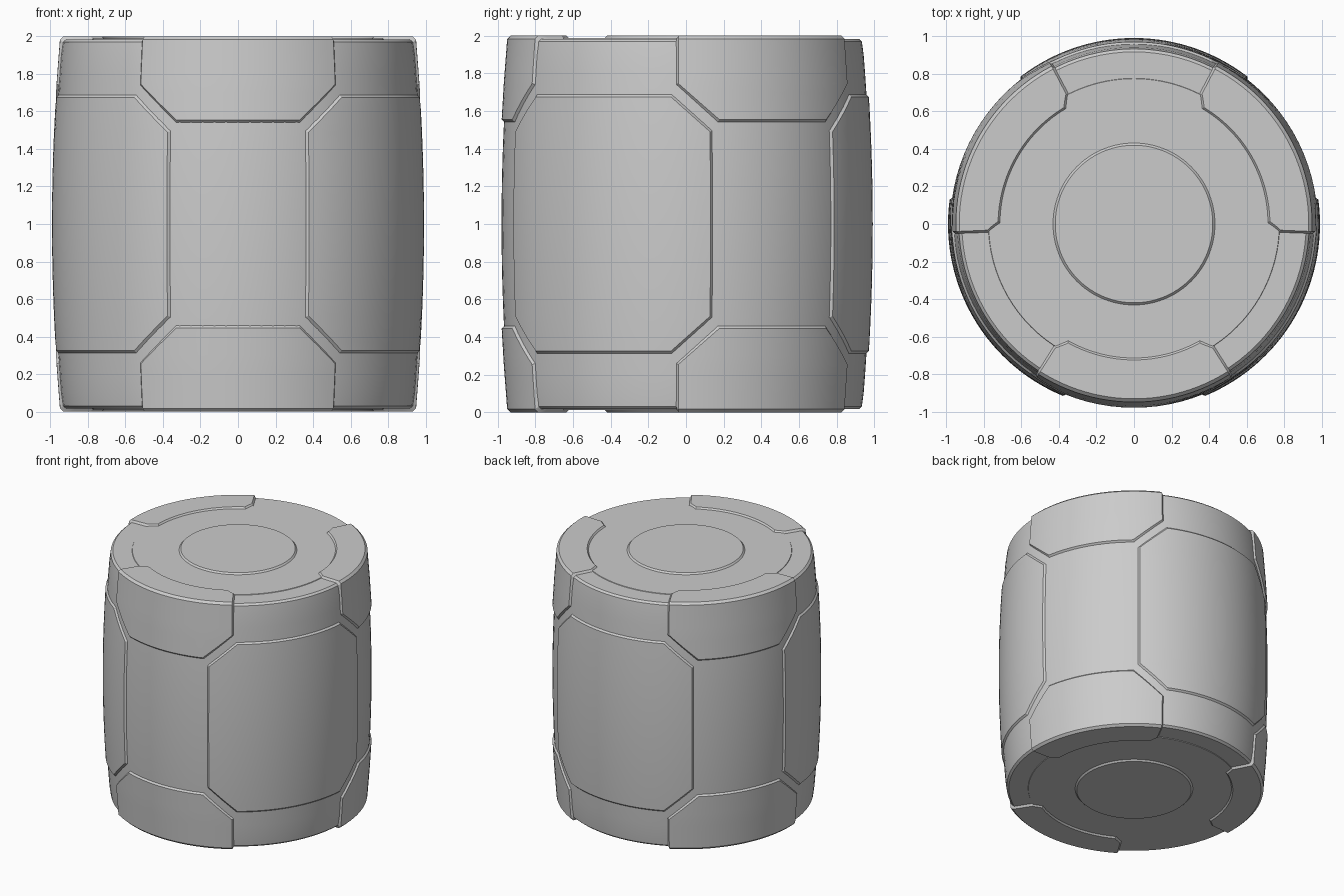
import bpy, bmesh
from math import sin, cos, radians, pi

if "Cube" in bpy.data.objects:
    bpy.data.objects.remove(bpy.data.objects["Cube"])

SEG = 96


def body_r(z):
    # gently bulging barrel radius
    return 0.98 - 0.045 * (z - 1) ** 2


def finish(name, bm):
    bmesh.ops.remove_doubles(bm, verts=bm.verts, dist=1e-5)
    bmesh.ops.recalc_face_normals(bm, faces=bm.faces)
    me = bpy.data.meshes.new(name)
    bm.to_mesh(me)
    bm.free()
    ob = bpy.data.objects.new(name, me)
    bpy.context.collection.objects.link(ob)
    bpy.ops.object.select_all(action='DESELECT')
    ob.select_set(True)
    bpy.context.view_layer.objects.active = ob
    bpy.ops.object.shade_smooth_by_angle(angle=radians(25))
    return ob


def lathe(name, profile):
    bm = bmesh.new()
    vs = [bm.verts.new((r, 0, z)) for r, z in profile]
    es = [bm.edges.new(p) for p in zip(vs, vs[1:])]
    bmesh.ops.spin(bm, geom=vs + es, cent=(0, 0, 0), axis=(0, 0, 1),
                   angle=2 * pi, steps=SEG, use_merge=True)
    return finish(name, bm)


def densify(keys, counts):
    # insert evenly spaced rows between key rows
    rows = []
    for a, b, n in zip(keys, keys[1:], counts):
        rows += [tuple(p + (q - p) * i / n for p, q in zip(a, b)) for i in range(n)]
    return rows + [keys[-1]]


def plate(name, outer, inner, centre, flip=False, cols=24):
    # raised curved plate: rows of (radius, z, half angle), inner rows form the
    # face, outer rows form the foot of the sloped border
    bm = bmesh.new()

    def vert(row, j):
        r, z, w = row
        a = radians(centre + w * (2 * j / cols - 1))
        return bm.verts.new((r * cos(a), r * sin(a), 2 - z if flip else z))

    top = [[vert(row, j) for j in range(cols + 1)] for row in inner]
    n = len(inner)
    for i in range(n - 1):
        for j in range(cols):
            bm.faces.new((top[i][j], top[i][j + 1], top[i + 1][j + 1], top[i + 1][j]))
    rim = ([(0, j) for j in range(cols)] + [(i, cols) for i in range(n - 1)]
           + [(n - 1, j) for j in range(cols, 0, -1)] + [(i, 0) for i in range(n - 1, 0, -1)])
    foot = [vert(outer[i], j) for i, j in rim]
    for k, (i, j) in enumerate(rim):
        m = (k + 1) % len(rim)
        i2, j2 = rim[m]
        bm.faces.new((top[i][j], foot[k], foot[m], top[i2][j2]))
    return finish(name, bm)


# barrel body, closed at both ends
lower = [(0, 0.012), (0.775, 0.012), (0.777, 0.016), (0.918, 0.016), (0.934, 0.03)]
sides = [(body_r(z), z) for z in [0.1 + 0.1 * i for i in range(19)]]
lathe("barrel_body", lower + sides + [(r, 2 - z) for r, z in reversed(lower)])

# raised end discs
for name, s in (("top_disc", 1), ("bottom_disc", -1)):
    lathe(name, [(r, 1 + s * h) for r, h in ((0.432, 0.985), (0.432, 0.988), (0.42, 1.0), (0, 1.0))])

# large side panels
def panel_rows(keys, off):
    return [(body_r(z) + off, z, w) for z, w in densify(keys, (4, 14, 4))]


panel_out = panel_rows([(0.31, 25.6), (0.503, 38.4), (1.497, 38.4), (1.69, 25.6)], -0.003)
panel_in = panel_rows([(0.325, 25.3), (0.51, 37.5), (1.49, 37.5), (1.675, 25.3)], 0.012)
for k, a in enumerate((-30, 90, 210)):
    plate(f"side_panel_{k + 1}", panel_out, panel_in, a, cols=30)

# clamps folding from the side over the top and bottom rims
steps = (4, 4, 1, 3, 3)
clamp_out = densify([(body_r(1.54) - 0.003, 1.54, 20), (body_r(1.74) - 0.003, 1.74, 33.2),
                     (body_r(1.97) - 0.003, 1.97, 33.2), (0.915, 1.982, 33.2),
                     (0.778, 1.982, 33.4), (0.712, 1.985, 29.6)], steps)
clamp_in = densify([(body_r(1.555) + 0.013, 1.555, 19.6), (body_r(1.746) + 0.013, 1.746, 32.4),
                    (0.95, 1.983, 32.4), (0.932, 2.0, 32.4),
                    (0.783, 2.0, 32.4), (0.725, 2.0, 28.9)], steps)
for k, a in enumerate((-90, 30, 150)):
    plate(f"top_clamp_{k + 1}", clamp_out, clamp_in, a)
    plate(f"bottom_clamp_{k + 1}", clamp_out, clamp_in, a, flip=True)
